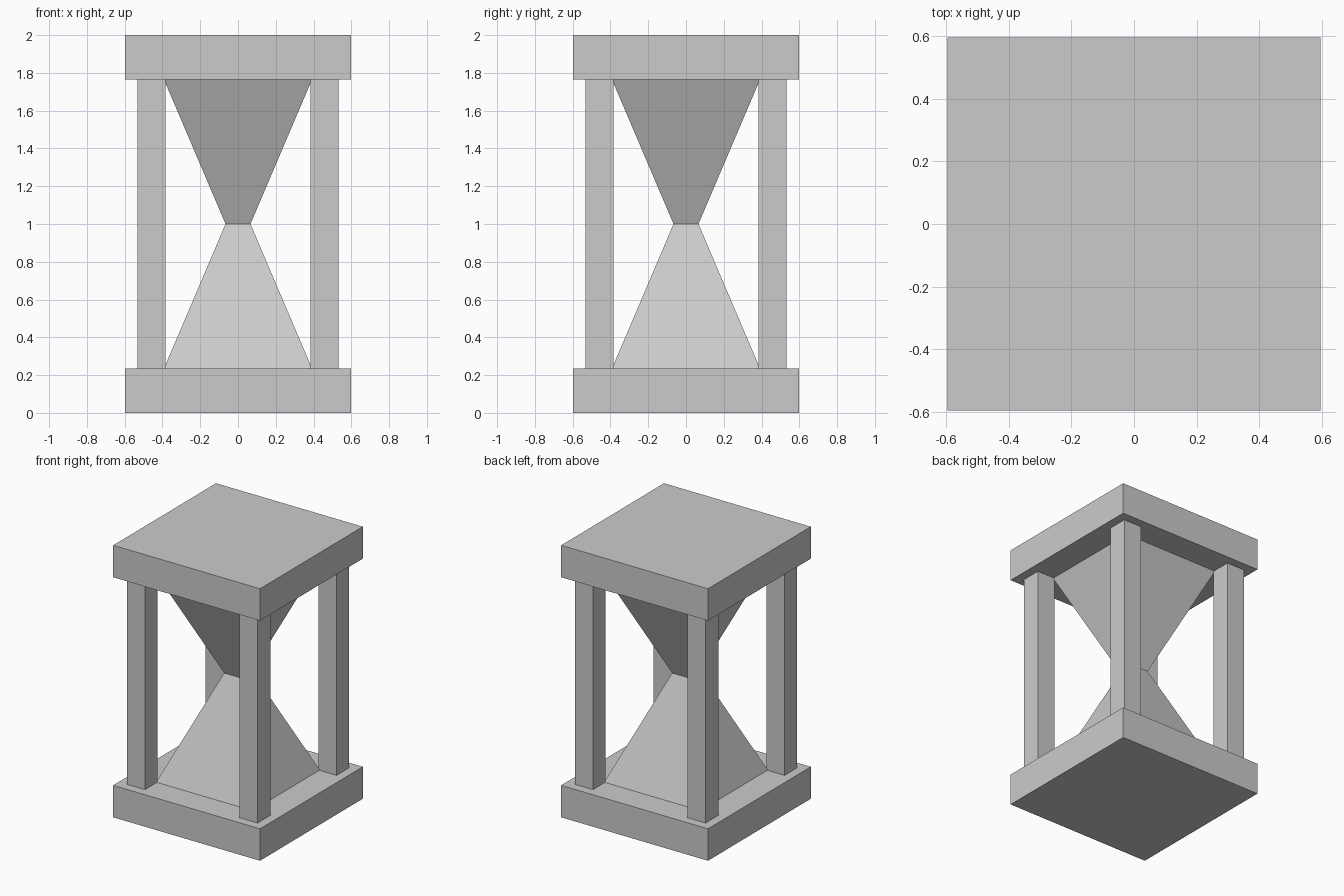
import bpy
import math

cube = bpy.data.objects.get("Cube")
if cube:
    bpy.data.objects.remove(cube, do_unlink=True)

HEIGHT = 2.0
SLAB_HALF, SLAB_THICK = 0.597, 0.235
POST_INNER, POST_OUTER = 0.385, 0.532
BULB_HALF, NECK_HALF = 0.392, 0.066

grey = bpy.data.materials.new("plain grey")
grey.use_nodes = True
colour = (0.6, 0.6, 0.6, 1)
grey.diffuse_color = colour
grey.node_tree.nodes["Principled BSDF"].inputs["Base Color"].default_value = colour


def finish(name):
    obj = bpy.context.object
    obj.name = name
    obj.data.materials.append(grey)
    bpy.ops.object.transform_apply(location=False, rotation=True, scale=True)
    return obj


def box(name, centre, size):
    bpy.ops.mesh.primitive_cube_add(size=1, location=centre)
    bpy.context.object.scale = size
    return finish(name)


def bulb(name, bottom_half, top_half, z0, z1):
    # Four-sided frustum, turned so its sides face the axes
    bpy.ops.mesh.primitive_cone_add(
        vertices=4, radius1=bottom_half * math.sqrt(2),
        radius2=top_half * math.sqrt(2), depth=z1 - z0,
        location=(0, 0, (z0 + z1) / 2), rotation=(0, 0, math.pi / 4))
    return finish(name)


# Square end slabs
slab_size = (SLAB_HALF * 2, SLAB_HALF * 2, SLAB_THICK)
box("bottom_slab", (0, 0, SLAB_THICK / 2), slab_size)
box("top_slab", (0, 0, HEIGHT - SLAB_THICK / 2), slab_size)

# Corner posts
mid = (POST_INNER + POST_OUTER) / 2
width = POST_OUTER - POST_INNER
for side, sx in (("left", 1), ("right", -1)):
    for end, sy in (("front", -1), ("back", 1)):
        box(f"{end}_{side}_post", (sx * mid, sy * mid, HEIGHT / 2),
            (width, width, HEIGHT - 2 * SLAB_THICK))

# Two bulbs meeting at the neck
bulb("lower_bulb", BULB_HALF, NECK_HALF, SLAB_THICK, HEIGHT / 2)
bulb("upper_bulb", NECK_HALF, BULB_HALF, HEIGHT / 2, HEIGHT - SLAB_THICK)
